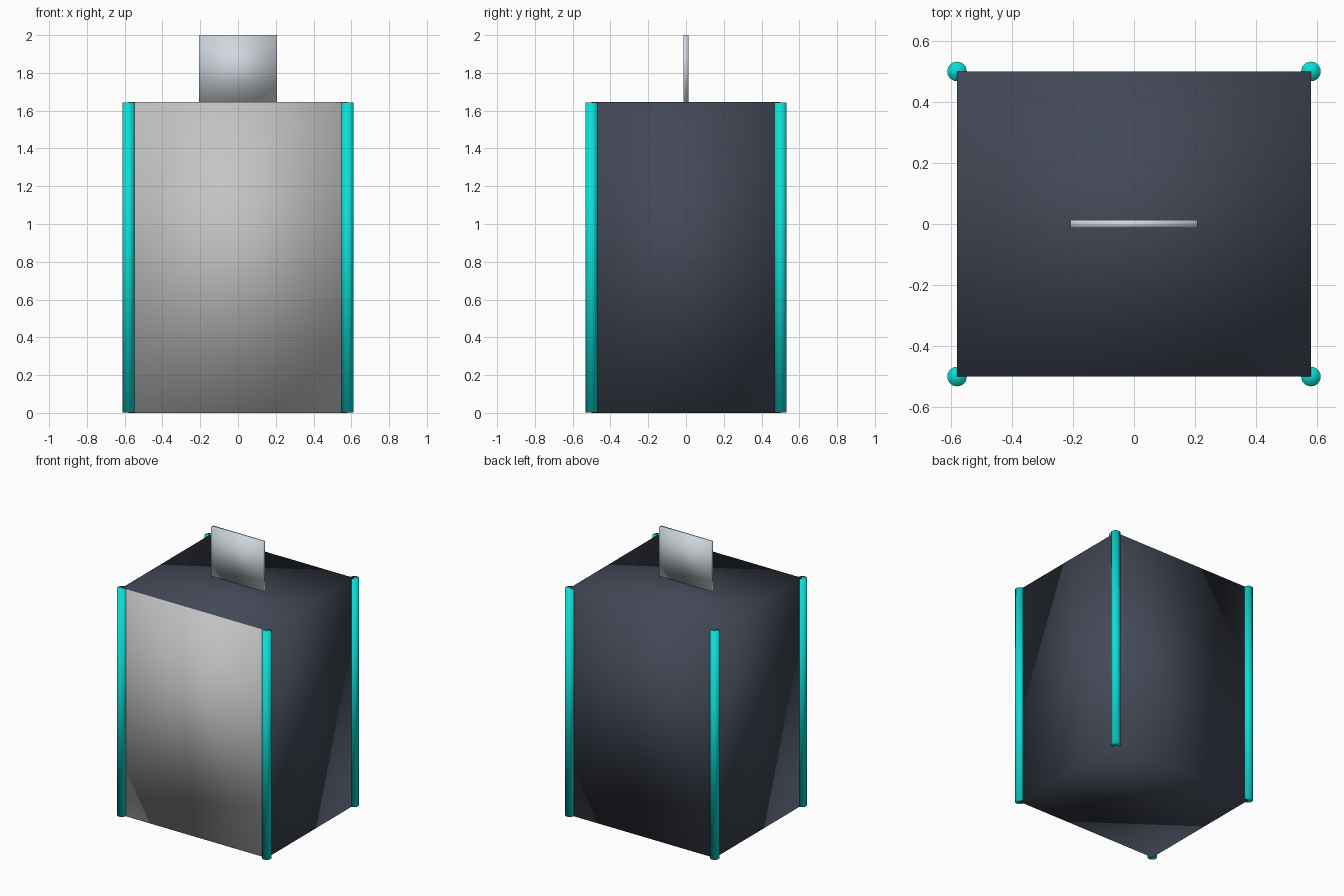
import bpy

if "Cube" in bpy.data.objects:
    bpy.data.objects.remove(bpy.data.objects["Cube"])

W, D, H = 0.58, 0.50, 1.645   # half width, half depth, height of the body


def material(name, rgb):
    m = bpy.data.materials.new(name)
    m.diffuse_color = (*rgb, 1)
    m.use_nodes = True
    m.node_tree.nodes["Principled BSDF"].inputs["Base Color"].default_value = m.diffuse_color
    return m


navy = material("dark slate", (0.055, 0.065, 0.093))
grey = material("light grey", (0.55, 0.55, 0.55))
silver = material("pale silver", (0.63, 0.68, 0.73))
teal = material("bright teal", (0.004, 0.73, 0.68))


def finish(name, *mats):
    """Name the active object, smooth it all round and add its materials."""
    ob = bpy.context.object
    ob.name = ob.data.name = name
    for m in mats:
        ob.data.materials.append(m)
    bpy.ops.object.shade_smooth()
    return ob


def box(name, size, centre, *mats):
    bpy.ops.mesh.primitive_cube_add(size=1, location=centre)
    bpy.context.object.scale = size
    bpy.ops.object.transform_apply(location=False, rotation=False, scale=True)
    return finish(name, *mats)


# Cabinet body with a pale front face
body = box("cabinet_body", (2 * W, 2 * D, H), (0, 0, H / 2), navy, grey)
for face in body.data.polygons:
    face.material_index = 1 if face.normal.y < -0.5 else 0

# Thin sign plate standing on the top
box("top_sign", (0.415, 0.025, 2 - H), (0, 0, (2 + H) / 2), silver)

# Round trim posts along the four upright corners
for x, side in ((-W, "left"), (W, "right")):
    for y, end in ((-D, "front"), (D, "back")):
        bpy.ops.mesh.primitive_cylinder_add(
            vertices=24, radius=0.032, depth=H - 0.002, location=(x, y, H / 2))
        finish(f"corner_post_{end}_{side}", teal)
